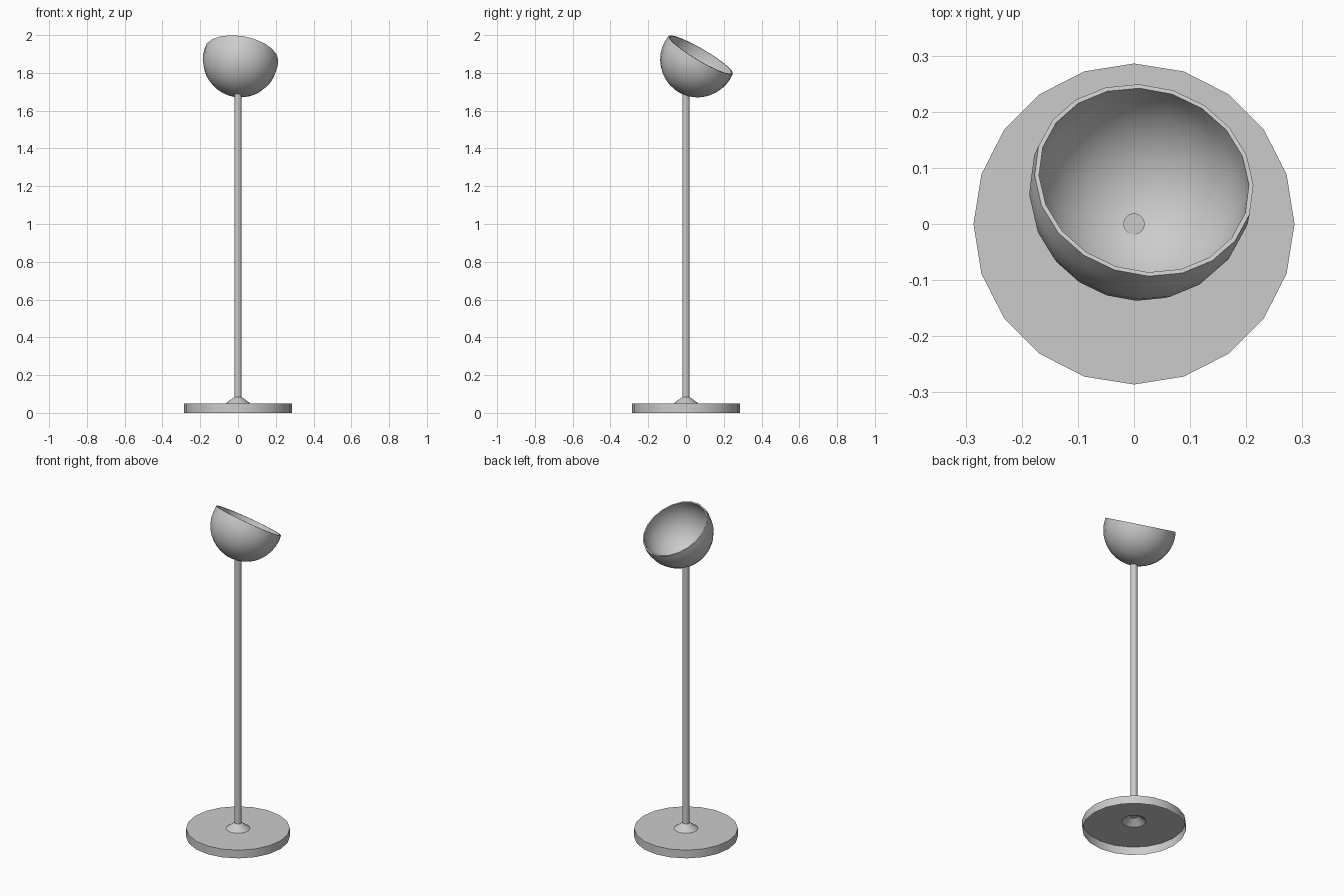
import bpy, bmesh
from math import sin, cos, pi, radians, asin
from mathutils import Vector, Matrix

if "Cube" in bpy.data.objects:
    bpy.data.objects.remove(bpy.data.objects["Cube"])

SIDES = 20


def lathe(name, profile, matrix=Matrix()):
    """Revolve (radius, height) points round z; ordered so normals face outward."""
    bm = bmesh.new()
    rings = []
    for r, z in profile:
        if r < 1e-6:
            rings.append([bm.verts.new((0, 0, z))] * SIDES)
        else:
            rings.append([bm.verts.new((r * cos(2 * pi * i / SIDES),
                                        r * sin(2 * pi * i / SIDES), z))
                          for i in range(SIDES)])
    for a, b in zip(rings, rings[1:]):
        for i in range(SIDES):
            j = (i + 1) % SIDES
            quad = (a[i], a[j], b[j], b[i])
            bm.faces.new(list(dict.fromkeys(quad)))
    bm.transform(matrix)
    mesh = bpy.data.meshes.new(name)
    bm.to_mesh(mesh)
    bm.free()
    obj = bpy.data.objects.new(name, mesh)
    bpy.context.collection.objects.link(obj)
    bpy.ops.object.select_all(action='DESELECT')
    obj.select_set(True)
    bpy.context.view_layer.objects.active = obj
    bpy.ops.object.shade_smooth_by_angle(angle=radians(30))
    return obj


# Base: thin disc shell, open underneath, with a raised conical collar
lathe("base", [(0.286, 0), (0.286, 0.05), (0.066, 0.05), (0.018, 0.085)])

# Pole: slim rod whose top just pokes through the bowl
lathe("pole", [(0, 0.08), (0.019, 0.08), (0.019, 1.70), (0, 1.70)])

# Shade: thick-walled bowl, slightly deeper than a hemisphere, tilted back and right
R, WALL, RISE, RINGS = 0.2, 0.008, 0.03, 10


def arc(radius):
    end = asin(RISE / radius)
    angles = [-pi / 2 + (end + pi / 2) * k / RINGS for k in range(RINGS + 1)]
    return [(radius * cos(a) if k else 0, radius * sin(a))
            for k, a in enumerate(angles)]


tilt = Vector((0, 0, 1)).rotation_difference(Vector((0.16, 0.5, 0.851)))
place = Matrix.Translation((0.013, 0.063, 1.87)) @ tilt.to_matrix().to_4x4()
lathe("shade", arc(R) + arc(R - WALL)[::-1], place)
